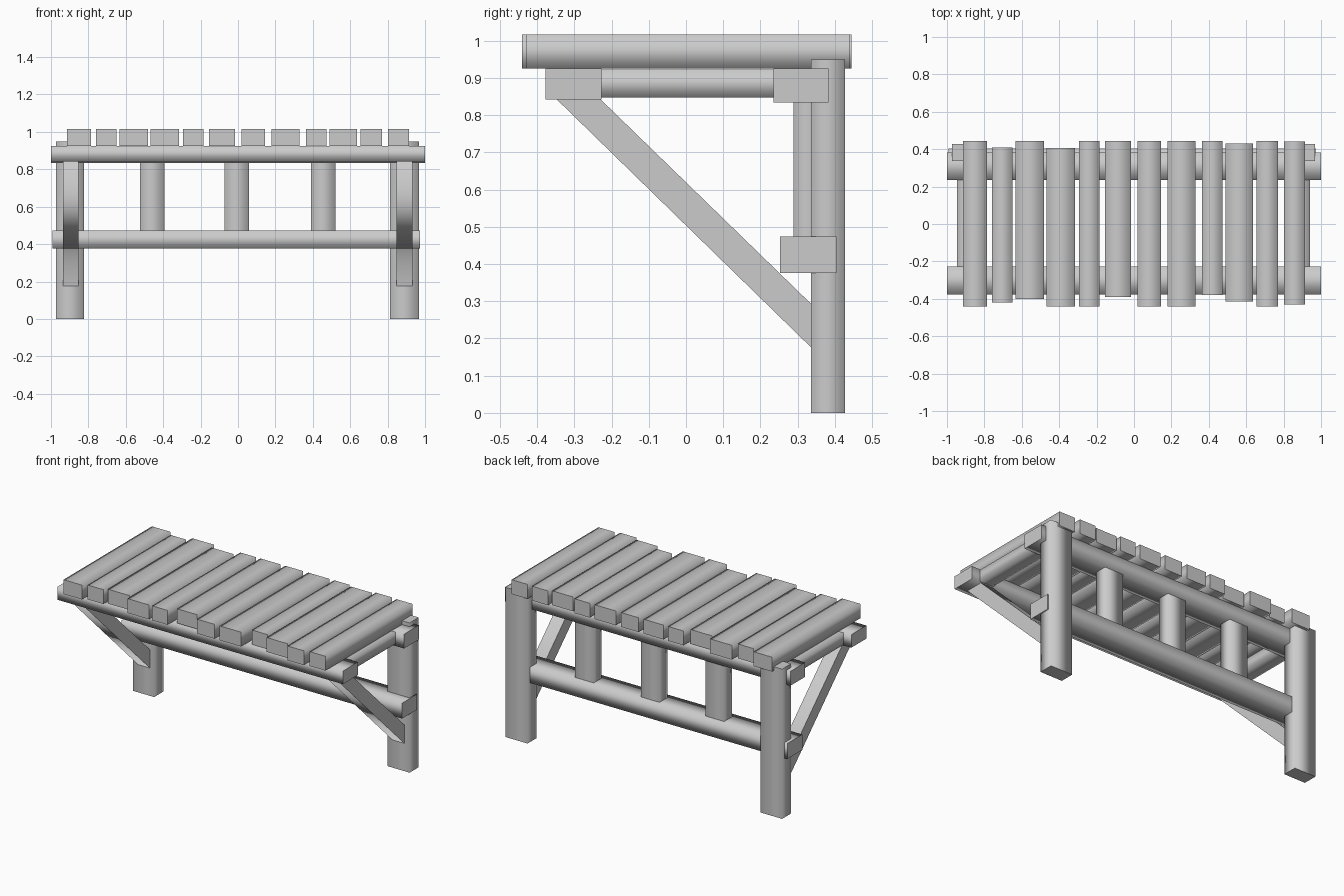
import bpy, bmesh

if "Cube" in bpy.data.objects:
    bpy.data.objects.remove(bpy.data.objects["Cube"])

def prism(name, profile, axis, a, b):
    """Extrude a closed 2D profile along an axis; long faces smooth, ends flat."""
    def point(u, v, t):
        return {'x': (t, u, v), 'y': (u, t, v), 'z': (u, v, t)}[axis]
    bm = bmesh.new()
    ends = [[bm.verts.new(point(u, v, t)) for u, v in profile] for t in (a, b)]
    n = len(profile)
    caps = [bm.faces.new(e) for e in ends]
    for i in range(n):
        j = (i + 1) % n
        bm.faces.new((ends[0][i], ends[0][j], ends[1][j], ends[1][i])).smooth = True
    for cap in caps:
        for e in cap.edges:
            e.smooth = False
    bmesh.ops.recalc_face_normals(bm, faces=bm.faces[:])
    mesh = bpy.data.meshes.new(name)
    bm.to_mesh(mesh)
    bm.free()
    obj = bpy.data.objects.new(name, mesh)
    bpy.context.collection.objects.link(obj)
    return obj

def beam(name, axis, x, y, z):
    """Rectangular timber running along an axis, given its min/max ranges."""
    r = {'x': x, 'y': y, 'z': z}
    (u0, u1), (v0, v1) = [r[k] for k in 'xyz' if k != axis]
    return prism(name, [(u0, v0), (u1, v0), (u1, v1), (u0, v1)], axis, *r[axis])

# Top planks: x min, x max, y min, y max
planks = [
    (-.915, -.785, -.44, .445), (-.76, -.65, -.42, .41), (-.633, -.48, -.40, .445),
    (-.467, -.315, -.44, .405), (-.295, -.185, -.44, .445), (-.155, -.015, -.39, .445),
    (.02, .145, -.44, .445), (.18, .33, -.44, .445), (.363, .472, -.38, .445),
    (.49, .637, -.415, .43), (.655, .77, -.44, .445), (.803, .915, -.43, .44)]
for i, (x0, x1, y0, y1) in enumerate(planks):
    beam(f"top_plank_{i + 1}", 'y', (x0, x1), (y0, y1), (.925, 1.016))

# Long beams under the planks and the lower rail
beam("front_beam", 'x', (-1, 1), (-.378, -.227), (.842, .925))
beam("back_beam", 'x', (-1, 1), (.235, .383), (.834, .925))
beam("lower_rail", 'x', (-.993, .974), (.253, .404), (.376, .474))

# Back posts
beam("left_post", 'z', (-.973, -.823), (.336, .427), (0, .949))
beam("right_post", 'z', (.812, .968), (.336, .427), (0, .949))

# Short uprights between lower rail and back beam
for i, x in enumerate((-.459, -.006, .455)):
    beam(f"upright_{i + 1}", 'z', (x - .065, x + .065), (.289, .367), (.474, .834))

# Side beams joining front and back beams
beam("left_side_beam", 'y', (-.947, -.85), (-.227, .235), (.848, .922))
beam("right_side_beam", 'y', (.845, .94), (-.227, .235), (.848, .922))

# Diagonal braces from posts up to the front beam
brace = [(-.347, .842), (-.229, .842), (.336, .293), (.336, .176)]
prism("left_brace", brace, 'x', -.936, -.853)
prism("right_brace", brace, 'x', .847, .932)
